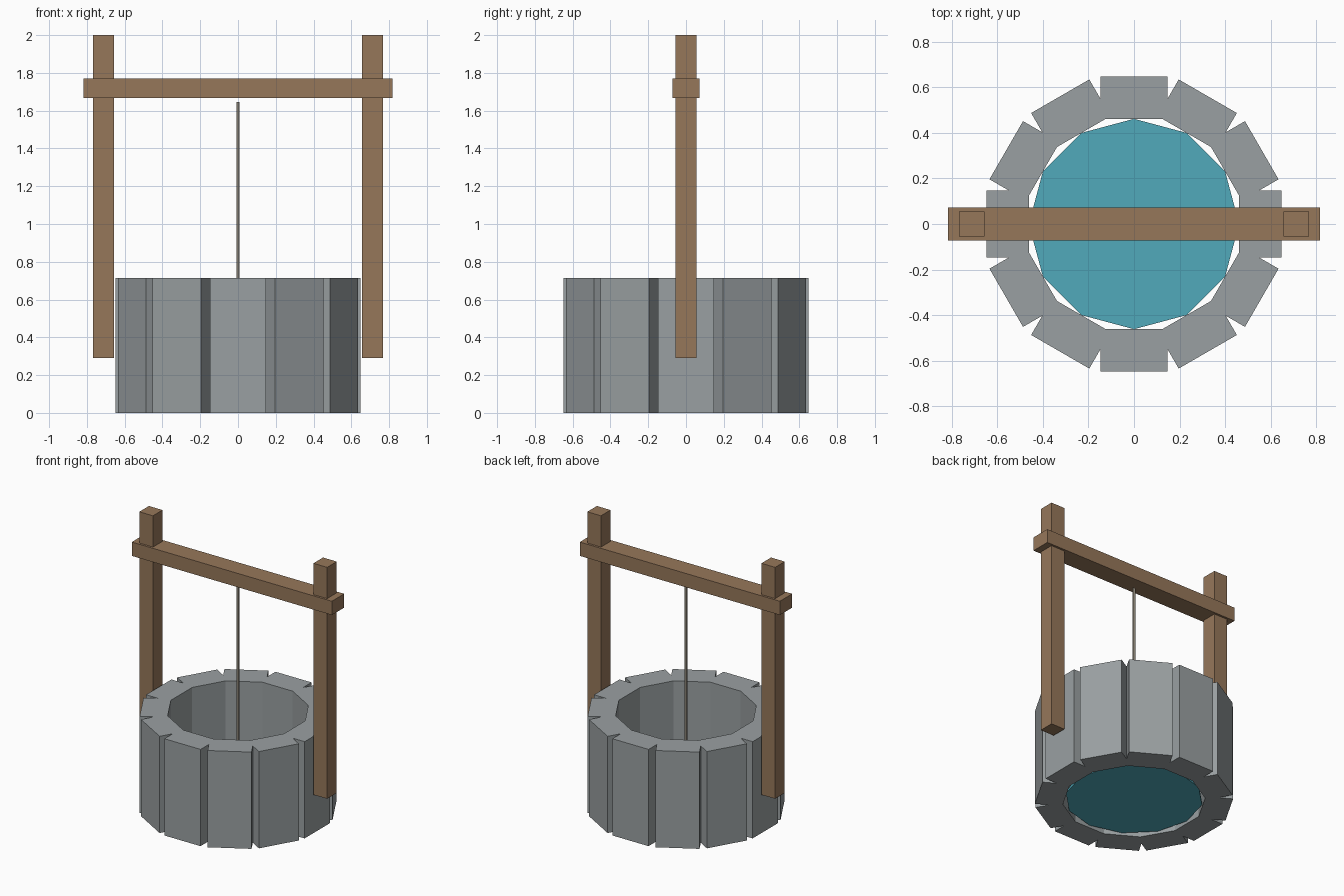
import bpy
import math

if "Cube" in bpy.data.objects:
    bpy.data.objects.remove(bpy.data.objects["Cube"])


def material(name, r, g, b):
    """Flat material from display colour values (0-255)."""
    mat = bpy.data.materials.new(name)
    lin = [((c / 255 + 0.055) / 1.055) ** 2.4 for c in (r, g, b)]
    mat.diffuse_color = (*lin, 1)
    mat.use_nodes = True
    mat.node_tree.nodes["Principled BSDF"].inputs["Base Color"].default_value = mat.diffuse_color
    return mat


STONE = material("grey stone", 154, 160, 162)
WOOD = material("brown wood", 150, 119, 90)
WATER = material("teal water", 81, 170, 187)
ROPE = material("pale rope", 168, 160, 144)


def box(name, size, location, mat, turn=0):
    bpy.ops.mesh.primitive_cube_add(size=1, location=location, rotation=(0, 0, turn))
    ob = bpy.context.object
    ob.name = name
    ob.scale = size
    ob.data.materials.append(mat)
    return ob


def cylinder(name, sides, radius, bottom, top, mat):
    bpy.ops.mesh.primitive_cylinder_add(vertices=sides, radius=radius, depth=top - bottom,
                                        location=(0, 0, (bottom + top) / 2))
    ob = bpy.context.object
    ob.name = name
    ob.data.materials.append(mat)
    return ob


# Ring of twelve upright stone blocks, overlapping on the inside
INNER, OUTER, HEIGHT = 0.462, 0.648, 0.715
mid = (INNER + OUTER) / 2
for i in range(12):
    a = math.radians(30 * i)
    box(f"stone_block_{i + 1}", (OUTER - INNER, 0.295, HEIGHT),
        (mid * math.cos(a), mid * math.sin(a), HEIGHT / 2), STONE, a)

# Water disc at the bottom of the shaft
cylinder("water", 12, 0.462, 0.018, 0.036, WATER)

# Two posts and the crossbeam
for side, label in ((-1, "left"), (1, "right")):
    box(f"{label}_post", (0.112, 0.112, 1.71), (side * 0.712, 0, 1.145), WOOD)
box("crossbeam", (1.636, 0.144, 0.102), (0, 0, 1.718), WOOD)

# Rope hanging into the shaft
cylinder("rope", 6, 0.009, 0.45, 1.647, ROPE)
